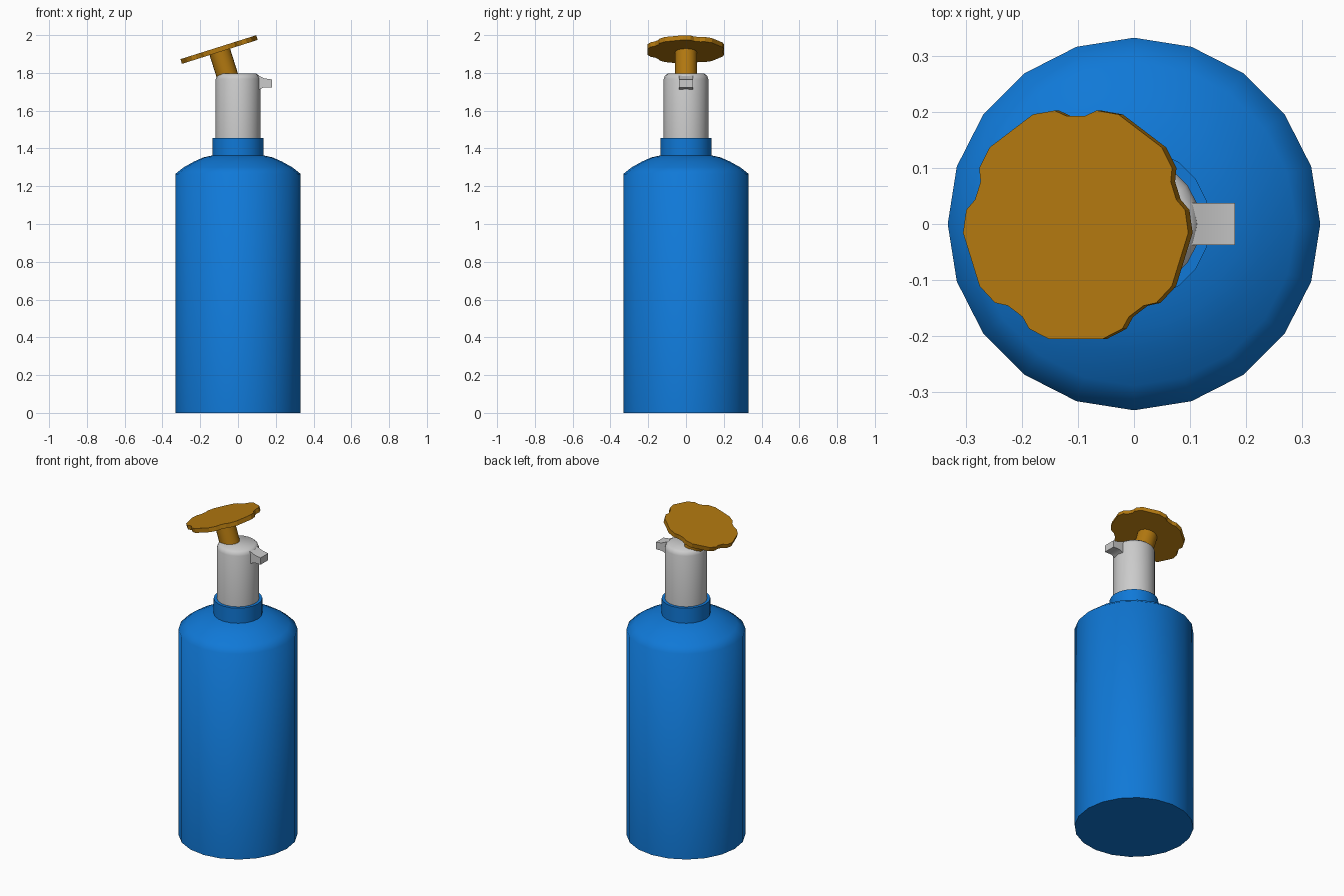
import bpy, bmesh
from math import sin, cos, pi, radians
from mathutils import Matrix, Vector

if "Cube" in bpy.data.objects:
    bpy.data.objects.remove(bpy.data.objects["Cube"])

SIDES = 20
TILT = radians(-17.5)


def material(name, color):
    m = bpy.data.materials.new(name)
    m.diffuse_color = (*color, 1)
    m.use_nodes = True
    m.node_tree.nodes["Principled BSDF"].inputs["Base Color"].default_value = m.diffuse_color
    return m


def finish(name, bm, mat=None, angle=35):
    bmesh.ops.recalc_face_normals(bm, faces=bm.faces)
    me = bpy.data.meshes.new(name)
    bm.to_mesh(me)
    bm.free()
    me.shade_smooth()
    me.set_sharp_from_angle(angle=radians(angle))
    if mat:
        me.materials.append(mat)
    ob = bpy.data.objects.new(name, me)
    bpy.context.collection.objects.link(ob)
    return ob


def lathe(name, profile, mat=None, angle=35):
    """Revolve (radius, z) points around z and cap both ends."""
    bm = bmesh.new()
    rings = [[bm.verts.new((r * cos(2 * pi * i / SIDES), r * sin(2 * pi * i / SIDES), z))
              for i in range(SIDES)] for r, z in profile]
    for a, b in zip(rings, rings[1:]):
        for i in range(SIDES):
            j = (i + 1) % SIDES
            bm.faces.new((a[i], a[j], b[j], b[i]))
    bm.faces.new(rings[0])
    bm.faces.new(rings[-1])
    return finish(name, bm, mat, angle)


def prism(name, outline, offset, mat=None):
    """Extrude a closed outline of 3D points along an offset."""
    bm = bmesh.new()
    face = bm.faces.new([bm.verts.new(p) for p in outline])
    ext = bmesh.ops.extrude_face_region(bm, geom=[face])
    moved = [v for v in ext["geom"] if isinstance(v, bmesh.types.BMVert)]
    bmesh.ops.translate(bm, verts=moved, vec=Vector(offset))
    # extrude_face_region may drop the starting face, so refill open borders
    bmesh.ops.holes_fill(bm, edges=[e for e in bm.edges if e.is_boundary], sides=0)
    return finish(name, bm, mat, 15 if mat else 30)


blue = material("blue", (0.005, 0.19, 0.68))
orange = material("orange", (0.45, 0.19, 0.005))

# bottle with rounded shoulder and neck
lathe("bottle", [(0.332, 0), (0.332, 1.265), (0.288, 1.30), (0.23, 1.332),
                 (0.185, 1.352), (0.136, 1.363), (0.136, 1.456)], blue, 55)

# pump housing with a softened top rim
lathe("pump_housing", [(0.118, 1.44), (0.118, 1.768), (0.112, 1.784), (0.098, 1.796)], None, 50)

# short spout
spout = [(0.09, 1.79), (0.117, 1.782), (0.14, 1.771), (0.18, 1.765),
         (0.18, 1.723), (0.135, 1.723), (0.117, 1.714), (0.09, 1.70)]
prism("spout", [(x, -0.037, z) for x, z in spout], (0, 0.074, 0))

# tilted stem and five-lobed handle share one frame, origin at handle top centre
frame = Matrix.Translation((-0.104, 0, 1.936)) @ Matrix.Rotation(TILT, 4, 'Y')
stem = lathe("valve_stem", [(0.057, -0.19), (0.057, -0.02)], orange)
stem.matrix_world = frame

lobe = [(-31, 0.193), (-25, 0.206), (-13.7, 0.211), (13.7, 0.211), (25, 0.206), (31, 0.193)]
outline = []
for k in range(5):
    for a, r in lobe:
        t = radians(-90 + 72 * k + a)
        outline.append((r * cos(t), r * sin(t), 0))
handle = prism("valve_handle", outline, (0, 0, -0.026), orange)
handle.matrix_world = frame
